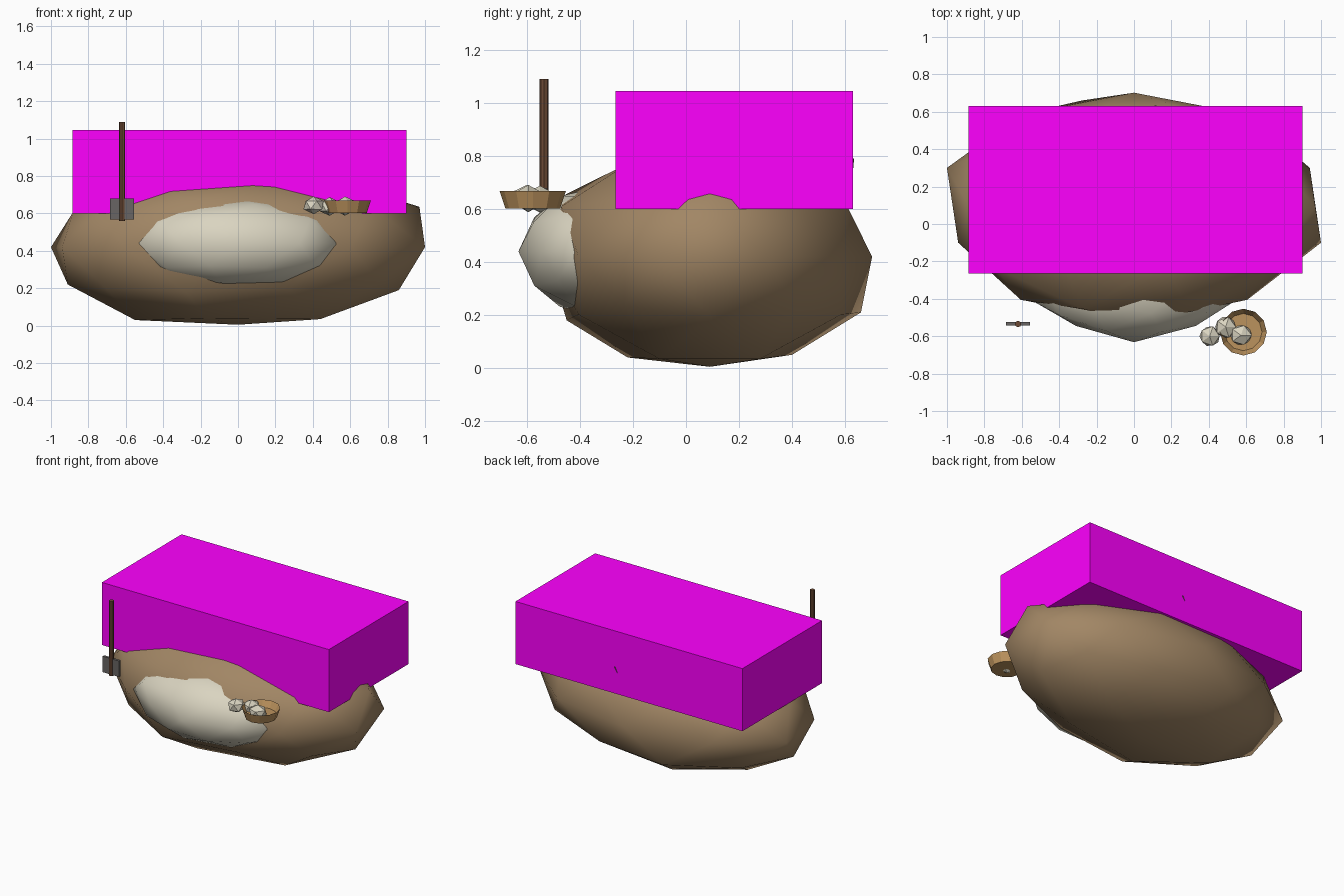
import bpy, bmesh, math, random
from mathutils import Vector

if "Cube" in bpy.data.objects:
    bpy.data.objects.remove(bpy.data.objects["Cube"])

random.seed(4)


def material(name, rgb):
    m = bpy.data.materials.new(name)
    m.diffuse_color = (*rgb, 1)
    m.use_nodes = True
    m.node_tree.nodes["Principled BSDF"].inputs["Base Color"].default_value = m.diffuse_color
    return m


EARTH = material("earth", (0.36, 0.24, 0.13))
CHALK = material("chalk", (0.70, 0.66, 0.53))
WOOD = material("dark_wood", (0.15, 0.068, 0.035))
IRON = material("iron", (0.14, 0.13, 0.125))
CLAY = material("clay", (0.50, 0.29, 0.11))
MAGENTA = material("magenta", (1.0, 0.0, 1.0))
LEAF = material("leaf", (0.10, 0.11, 0.05))


def finish(name, bm, mat, smooth=False):
    me = bpy.data.meshes.new(name)
    bm.to_mesh(me)
    bm.free()
    for p in me.polygons:
        p.use_smooth = smooth
    me.materials.append(mat)
    ob = bpy.data.objects.new(name, me)
    bpy.context.collection.objects.link(ob)
    return ob


def blob(name, centre, radii, subdiv, mat, moves=(), jitter=0.0, smooth=True):
    """Low-poly ellipsoid; each move pulls its nearest vertex to that point."""
    bm = bmesh.new()
    bmesh.ops.create_icosphere(bm, subdivisions=subdiv, radius=1)
    for v in bm.verts:
        k = 1 + random.uniform(-jitter, jitter)
        v.co = Vector([c + r * a * k for c, r, a in zip(centre, radii, v.co)])
    for m in moves:
        m = Vector(m)
        min(bm.verts, key=lambda v: (v.co - m).length).co = m
    return finish(name, bm, mat, smooth)


def box(name, lo, hi, mat):
    bm = bmesh.new()
    bmesh.ops.create_cube(bm, size=1)
    for v in bm.verts:
        v.co = Vector([l + (h - l) * (a + 0.5) for l, h, a in zip(lo, hi, v.co)])
    return finish(name, bm, mat)


def rod(name, p, q, r1, r2, sides, mat, cap=True):
    p, q = Vector(p), Vector(q)
    bm = bmesh.new()
    bmesh.ops.create_cone(bm, cap_ends=cap, segments=sides, radius1=r1, radius2=r2,
                          depth=(q - p).length)
    rot = (q - p).to_track_quat('Z', 'Y')
    for v in bm.verts:
        v.co = rot @ v.co + (p + q) / 2
    return bm if name is None else finish(name, bm, mat)


# Earth mound, with its irregular corners pulled out
blob("earth_mound", (0, 0.09, 0.42), (1.03, 0.612, 0.415), 2, EARTH, moves=[
    (-1.0, 0.30, 0.42), (-0.94, -0.10, 0.42), (1.0, -0.10, 0.42), (0.94, 0.30, 0.42),
    (0.97, 0.09, 0.635), (-0.88, 0.09, 0.61), (-0.27, -0.455, 0.655), (0.30, -0.47, 0.61),
    (-0.55, 0.09, 0.03), (0.44, 0.28, 0.035), (0.44, -0.10, 0.035),
    (-0.17, 0.40, 0.05), (-0.17, -0.22, 0.04), (-0.28, 0.66, 0.21),
    (-0.28, -0.45, 0.18), (0.86, 0.09, 0.19), (-0.91, 0.09, 0.22)])

# Exposed chalk seam in the front face
blob("chalk_seam", (0, -0.32, 0.44), (0.56, 0.312, 0.245), 2, CHALK, moves=[
    (-0.31, -0.545, 0.44), (0.33, -0.545, 0.44),
    (0.15, -0.575, 0.55), (-0.15, -0.575, 0.32)])

# Magenta block over the top
box("top_block", (-0.885, -0.265, 0.60), (0.90, 0.63, 1.045), MAGENTA)

# Leaf tip poking through the back of the block
rod("leaf_tip", (0.066, 0.622, 0.69), (0.12, 0.622, 0.79), 0.003, 0.012, 4, LEAF)

# Spade
rod("spade_handle", (-0.62, -0.535, 0.56), (-0.62, -0.535, 1.09), 0.017, 0.017, 8, WOOD)
box("spade_blade", (-0.685, -0.543, 0.567), (-0.555, -0.525, 0.68), IRON)

# Open bowl: flared wall plus floor
bm = rod(None, (0.585, -0.578, 0.602), (0.585, -0.578, 0.668), 0.103, 0.125, 12, CLAY)
top = [f for f in bm.faces if f.normal.z > 0.9]
inner = bmesh.ops.inset_region(bm, faces=top, thickness=0.012)
for v in top[0].verts:
    v.co.z -= 0.045
    v.co.x += (0.585 - v.co.x) * 0.12
    v.co.y += (-0.578 - v.co.y) * 0.12
finish("bowl", bm, CLAY)

# Chalk lumps in and beside the bowl
for i, (x, y, z, r) in enumerate([(0.405, -0.60, 0.645, 0.056),
                                  (0.49, -0.55, 0.637, 0.060),
                                  (0.572, -0.595, 0.64, 0.058)]):
    blob(f"chalk_lump_{i + 1}", (x, y, z), (r * 1.06, r * 1.06, r * 0.88), 1, CHALK,
         jitter=0.06, smooth=False)
